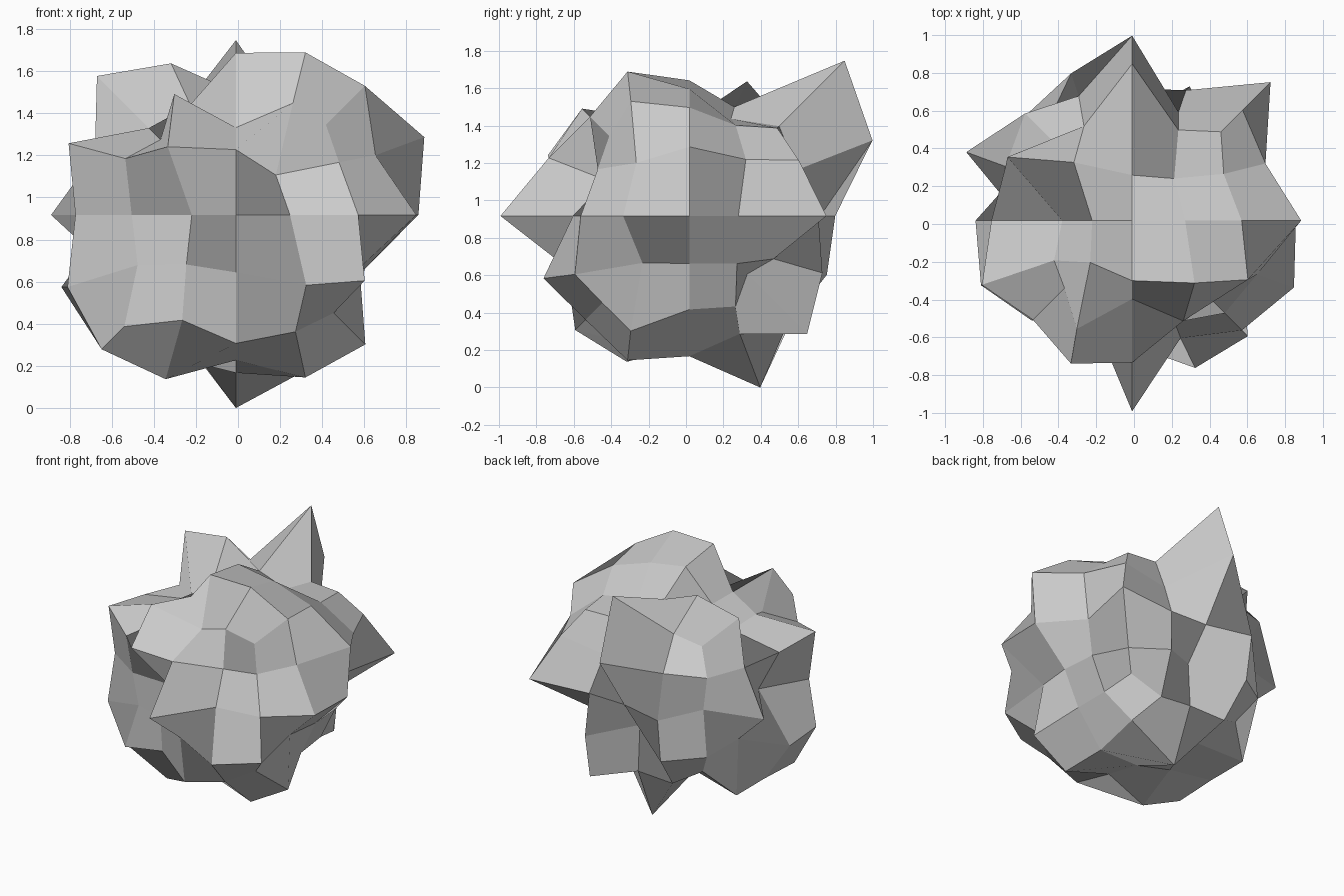
import bpy, bmesh
from mathutils import Vector

# Rock: a cube divided 4x4 per side, rounded, each point pushed in or out from the centre.
# Push distances per height layer, rows front to back, each row left to right.
LAYERS = {
    -2: [[.53, .50, .61, .555, .465], [.638, .78, .69, .772, .615],
         [.63, .68, .75, .75, .50], [.63, .58, .917, .63, .484],
         [.455, .55, .54, .63, .31]],
    -1: [[.467, .55, .66, .78, .612], [.80, .587], [.829, .615], [.60, .595],
         [.56, .735, .52, .711, .45]],
    0: [[.495, .507, 1.01, .622, .581], [.762, .857], [.58, .867], [.878, .634],
        [.47, .78, .70, .69, .733]],
    1: [[.525, .757, .752, .443, .49], [.795, .663], [.745, .895], [.67, .706],
        [.567, .66, .979, .574, .585]],
    2: [[.358, .574, .415, .531, .428], [.413, .518, .77, .772, .613],
        [.37, .512, .725, .679, .58], [.66, .72, .583, .52, .485],
        [.43, .50, .83, .48, .47]],
}
CENTRE = Vector((-.01, .018, .92))


def push(i, j, k):
    row = LAYERS[k][j + 2]
    return row[i + 2] if len(row) == 5 else row[0 if i < 0 else 1]


def direction(grid):
    # rounded-cube direction, largest component 1
    kind = tuple(sorted(abs(c) for c in grid))
    small = {(0, 1, 2): .413, (1, 1, 2): .428, (1, 2, 2): .51}.get(kind, 0)
    steps = {0: 0, 1: small, 2: 1}
    return Vector([steps[abs(c)] * (1 if c > 0 else -1) for c in grid])


bm = bmesh.new()
bmesh.ops.create_cube(bm, size=4)
bmesh.ops.subdivide_edges(bm, edges=bm.edges[:], cuts=3, use_grid_fill=True)
for v in bm.verts:
    grid = [round(c) for c in v.co]
    v.co = CENTRE + direction(grid) * push(*grid)
# stand on the ground
low = min(v.co.z for v in bm.verts)
for v in bm.verts:
    v.co.z -= low
bmesh.ops.recalc_face_normals(bm, faces=bm.faces[:])

mesh = bpy.data.meshes.new("rock")
bm.to_mesh(mesh)
bm.free()
bpy.context.collection.objects.link(bpy.data.objects.new("rock", mesh))
